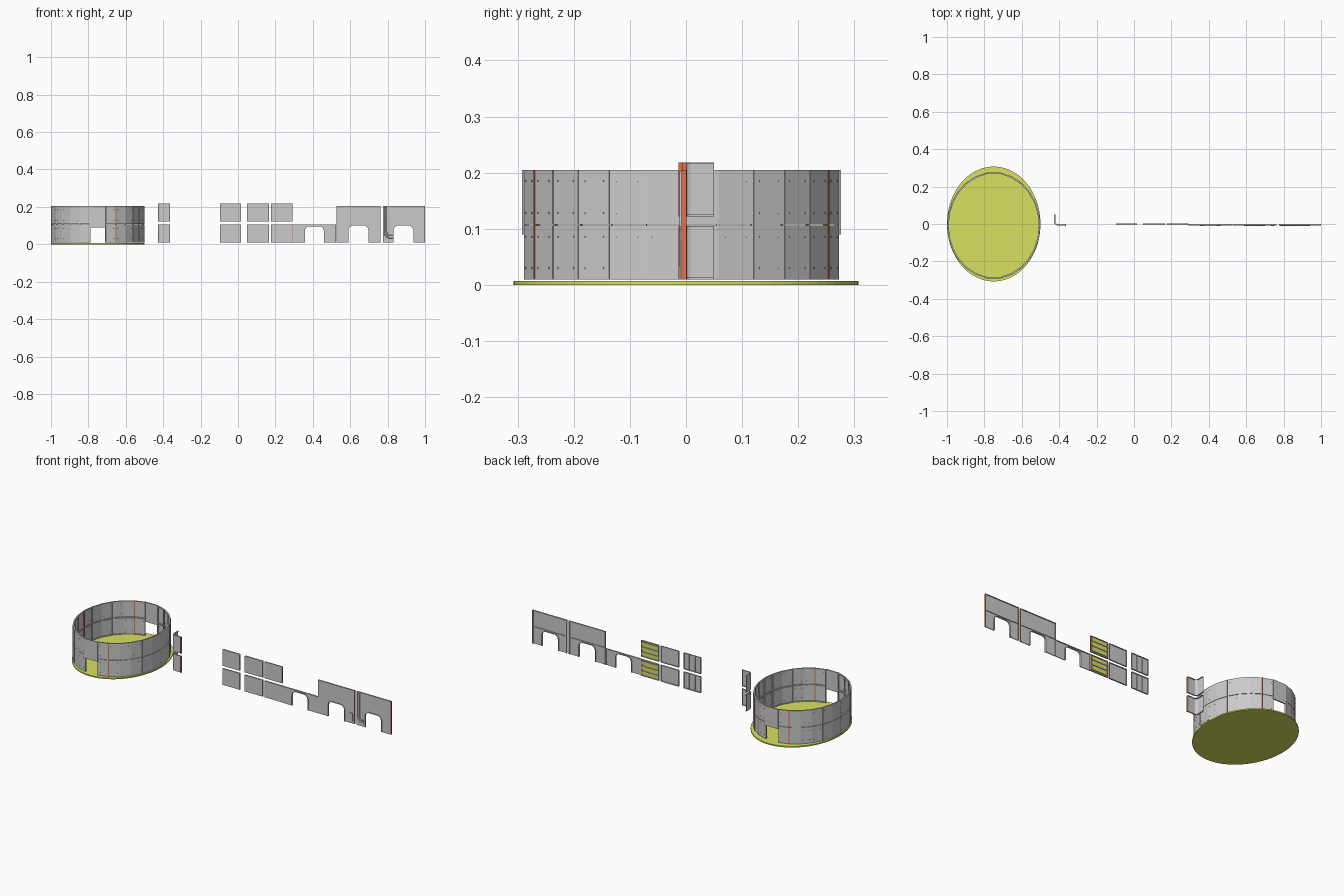
import bpy, bmesh, math
from mathutils import Vector, Matrix

if "Cube" in bpy.data.objects:
    bpy.data.objects.remove(bpy.data.objects["Cube"])


def material(name, col):
    m = bpy.data.materials.new(name)
    m.diffuse_color = col
    m.use_nodes = True
    m.node_tree.nodes["Principled BSDF"].inputs["Base Color"].default_value = m.diffuse_color
    return m


RED = material("red_edge", (0.75, 0.16, 0.08, 1))
YELLOW = material("yellow_green", (0.70, 0.75, 0.12, 1))


def finish(bm, name, mat=None):
    bmesh.ops.recalc_face_normals(bm, faces=bm.faces[:])
    me = bpy.data.meshes.new(name)
    bm.to_mesh(me)
    bm.free()
    if mat:
        me.materials.append(mat)
    ob = bpy.data.objects.new(name, me)
    bpy.context.collection.objects.link(ob)
    return ob


def prism(bm, pts, vec):
    """Extrude a closed outline of 3D points along vec."""
    f = bm.faces.new([bm.verts.new(p) for p in pts])
    ext = bmesh.ops.extrude_face_region(bm, geom=[f], use_keep_orig=True)
    bmesh.ops.translate(bm, vec=vec, verts=[g for g in ext["geom"] if isinstance(g, bmesh.types.BMVert)])


def box(bm, x0, x1, y0, y1, z0, z1):
    prism(bm, [(x0, y0, z0), (x1, y0, z0), (x1, y1, z0), (x0, y1, z0)], (0, 0, z1 - z0))


def front_shape(bm, pts, y0, y1):
    prism(bm, [(x, y0, z) for x, z in pts], (0, y1 - y0, 0))


# ---- round enclosure ----
CX, CY, A, B = -0.75, -0.008, 0.249, 0.285
Z0, ZM, Z1 = 0.01, 0.107, 0.205
HALF, N = 0.17, 12
STEP = (math.pi - 2 * HALF) / N


def rim(a, off=0.0):
    """Point on the oval; angle 0 is the front."""
    return Vector((CX + (A + off) * math.sin(a), CY - (B + off) * math.cos(a), 0))


def wall_box(bm, a0, a1, z0, z1, o_in, o_out):
    pts = [rim(a0, o_out), rim(a1, o_out), rim(a1, o_in), rim(a0, o_in)]
    for p in pts:
        p.z = z0
    prism(bm, pts, (0, 0, z1 - z0))


bm = bmesh.new()
n = 72
prism(bm, [(CX + 0.25 * math.cos(2 * math.pi * i / n), 0.307 * math.sin(2 * math.pi * i / n), 0)
           for i in range(n)], (0, 0, 0.007))
finish(bm, "floor_disc", YELLOW)

walls, ribs, studs, lintels = (bmesh.new() for _ in range(4))
GAP = 0.004
for side in (0, math.pi):
    # panel above each doorway
    wall_box(lintels, side - HALF, side + HALF, 0.09, Z1, -0.004, 0.003)
    for i in range(N):
        a0 = side + HALF + i * STEP
        a1 = a0 + STEP
        for z0, z1 in ((Z0, ZM - 0.001), (ZM + 0.001, Z1)):
            wall_box(walls, a0 + GAP, a1 - GAP, z0, z1, -0.003, 0)
            # inner stiffening rails
            for z in (z0, z1 - 0.003):
                wall_box(ribs, a0 + GAP, a1 - GAP, z, z + 0.003, -0.008, -0.003)
            # bolt studs
            for z in (z0 + 0.02, z1 - 0.02):
                for k in (0.2, 0.8):
                    p = rim(a0, 0).lerp(rim(a1, 0), k)
                    d = (rim(a1) - rim(a0)).normalized()
                    out = Vector((d.y, -d.x, 0))
                    p += out * -0.0015
                    p.z = z
                    rot = out.to_track_quat('Z', 'Y').to_matrix().to_4x4()
                    bmesh.ops.create_cone(studs, cap_ends=True, segments=6, radius1=0.0015, radius2=0.0015,
                                          depth=0.006, matrix=Matrix.Translation(p) @ rot)
    # vertical seam ribs
    for i in range(N + 1):
        a = side + HALF + i * STEP
        wall_box(ribs, a - 0.008, a + 0.008, Z0, Z1, -0.008, -0.0015)
finish(walls, "enclosure_panels")
finish(ribs, "enclosure_ribs")
finish(studs, "enclosure_studs")
finish(lintels, "doorway_lintels")

# red joint strips
bm = bmesh.new()
first = HALF + STEP
for a in (first, math.pi - first, math.pi + first, 1.5 * math.pi):
    wall_box(bm, a - 0.009, a + 0.009, Z0, Z1, -0.0095, 0.001)
finish(bm, "red_joint_strips", RED)

# ---- loose panels in a row ----
TIERS = ((0.01, 0.106), (0.122, 0.218))
red = bmesh.new()

# bent corner panels
bm = bmesh.new()
R, X, Y = 0.018, -0.427, -0.007


def bend(d):
    arc = [(X + R + (R - d) * math.cos(t), Y + R + (R - d) * math.sin(t))
           for t in (math.pi * (1 + k / 12) for k in range(7))]
    return [(X + d, 0.05)] + arc + [(-0.365, Y + d)]


for z0, z1 in TIERS:
    prism(bm, [(x, y, z0) for x, y in bend(0) + bend(0.003)[::-1]], (0, 0, z1 - z0))
    for z in (z0, z1 - 0.003):
        prism(bm, [(x, y, z) for x, y in bend(0.001) + bend(0.007)[::-1]], (0, 0, 0.003))
    box(red, -0.365, -0.363, -0.013, 0, z0, z1)
finish(bm, "corner_panels")


def tray(bm, x0, x1, z0, z1, posts=()):
    """Smooth front plate with a raised frame on the back."""
    box(bm, x0, x1, -0.006, -0.003, z0, z1)
    for z in (z0, z1 - 0.003):
        box(bm, x0, x1, -0.0035, 0.002, z, z + 0.003)
    for x in (x0, x1 - 0.003) + tuple(posts):
        box(bm, x, x + 0.003, -0.0035, 0.002, z0 + 0.003, z1 - 0.003)


for name, x0, x1, posts in (("ribbed_panels", -0.095, 0.015, (-0.06, -0.022)),
                            ("plain_panels", 0.048, 0.163, ()),
                            ("slatted_panels", 0.176, 0.289, ())):
    bm = bmesh.new()
    for z0, z1 in TIERS:
        tray(bm, x0, x1, z0, z1, posts)
    finish(bm, name)
for z0, z1 in TIERS:
    for x in (0.163, 0.289):
        box(red, x, x + 0.002, -0.006, 0.002, z0, z1)

# yellow slats behind the slatted panels
bm = bmesh.new()
for z0, z1 in TIERS:
    for k in range(3):
        z = z0 + 0.010 + k * 0.029
        box(bm, 0.181, 0.284, -0.0035, 0.001, z, z + 0.019)
finish(bm, "yellow_slats", YELLOW)


def arch(x0, x1, zt, d=0.0, zb=0.01):
    """Doorway outline with clipped corners, from left foot to right foot."""
    left = [(x0 - d, zb), (x0 - d, zt - 0.022), (x0 + 0.005 - d * 0.8, zt - 0.008),
            (x0 + 0.02 - d * 0.4, zt + d)]
    return left + [(x0 + x1 - x, z) for x, z in left[::-1]]


def door_panel(name, x0, x1, o0, o1, zt, z1):
    b = bmesh.new()
    outline = [(x0, 0.01)] + arch(o0, o1, zt) + [(x1, 0.01), (x1, z1), (x0, z1)]
    front_shape(b, outline, -0.008, -0.004)
    # doorway trim and back frame
    front_shape(b, arch(o0, o1, zt) + arch(o0, o1, zt, 0.004)[::-1], -0.011, 0.001)
    for x in (x0, x1 - 0.003):
        box(b, x, x + 0.003, -0.0045, 0.001, 0.01, z1)
    box(b, x0, x1, -0.0045, 0.001, z1 - 0.003, z1)
    if z1 > 0.15:
        box(b, x0, x1, -0.0045, 0.0, 0.107, 0.110)
    return finish(b, name)


door_panel("low_door_panel", 0.292, 0.524, 0.357, 0.459, 0.096, 0.106)
door_panel("tall_door_panel", 0.526, 0.761, 0.592, 0.697, 0.1, 0.205)
door_panel("pipe_door_panel", 0.775, 0.998, 0.832, 0.937, 0.1, 0.205)
for x in (0.761, 0.998):
    box(red, x, x + 0.002, -0.008, 0.001, 0.01, 0.205)
finish(red, "red_panel_edges", RED)

# small hatch on the tall door panel
bm = bmesh.new()
box(bm, 0.73, 0.752, -0.011, -0.007, 0.022, 0.07)
finish(bm, "small_hatch")

# bent pipes beside the last doorway
for k, off in enumerate((0.0, 0.012)):
    cu = bpy.data.curves.new("bent_pipe", 'CURVE')
    cu.dimensions = '3D'
    cu.bevel_depth = 0.0028
    cu.bevel_resolution = 2
    r, px, pz = 0.03 - off, 0.783 + off, 0.034 + off
    pts = [(px, 0.203)] + [(px + r - r * math.cos(t), pz + r - r * math.sin(t))
                           for t in (math.pi * j / 12 for j in range(7))] + [(0.83, pz)]
    sp = cu.splines.new('POLY')
    sp.points.add(len(pts) - 1)
    for p, (x, z) in zip(sp.points, pts):
        p.co = (x, -0.009, z, 1)
    bpy.context.collection.objects.link(bpy.data.objects.new("bent_pipe_%d" % (k + 1), cu))
